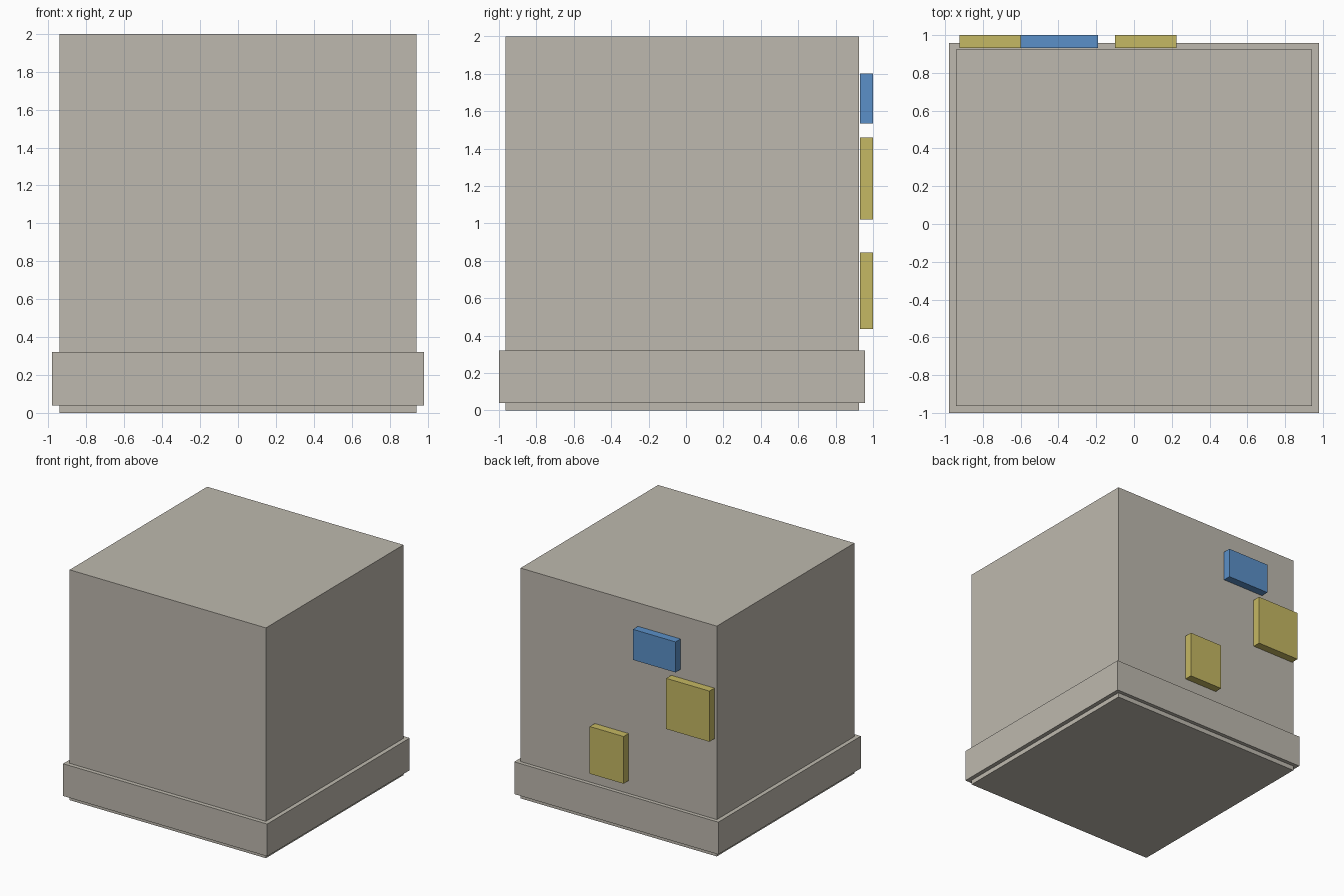
import bpy

cube = bpy.data.objects.get("Cube")
if cube:
    bpy.data.objects.remove(cube, do_unlink=True)


def material(name, rgb):
    m = bpy.data.materials.new(name)
    m.use_nodes = True
    m.diffuse_color = (*rgb, 1)
    node = next(n for n in m.node_tree.nodes if n.type == 'BSDF_PRINCIPLED')
    node.inputs["Base Color"].default_value = (*rgb, 1)
    return m


def box(name, mat, x, y, z):
    """Box spanning the (min, max) ranges on each axis."""
    spans = (x, y, z)
    bpy.ops.mesh.primitive_cube_add(size=1, location=[(a + b) / 2 for a, b in spans])
    ob = bpy.context.object
    ob.name = ob.data.name = name
    ob.scale = [b - a for a, b in spans]
    bpy.ops.object.transform_apply(location=False, rotation=False, scale=True)
    ob.data.materials.append(mat)
    return ob


stone = material("warm_grey", (0.515, 0.485, 0.425))
yellow = material("mustard_yellow", (0.56, 0.48, 0.125))
blue = material("mid_blue", (0.105, 0.28, 0.58))

# Main block and the wider band around its foot
box("main_block", stone, (-0.943, 0.943), (-0.964, 0.924), (0, 2))
box("base_band", stone, (-0.98, 0.98), (-1, 0.957), (0.04, 0.32))

# Panels standing just off the back wall
panel_depth = (0.931, 1.0)
for name, mat, x, z in (
    ("upper_panel", blue, (-0.6, -0.19), (1.535, 1.80)),
    ("middle_panel", yellow, (-0.925, -0.51), (1.02, 1.46)),
    ("lower_panel", yellow, (-0.10, 0.225), (0.435, 0.845)),
):
    box(name, mat, x, panel_depth, z)
